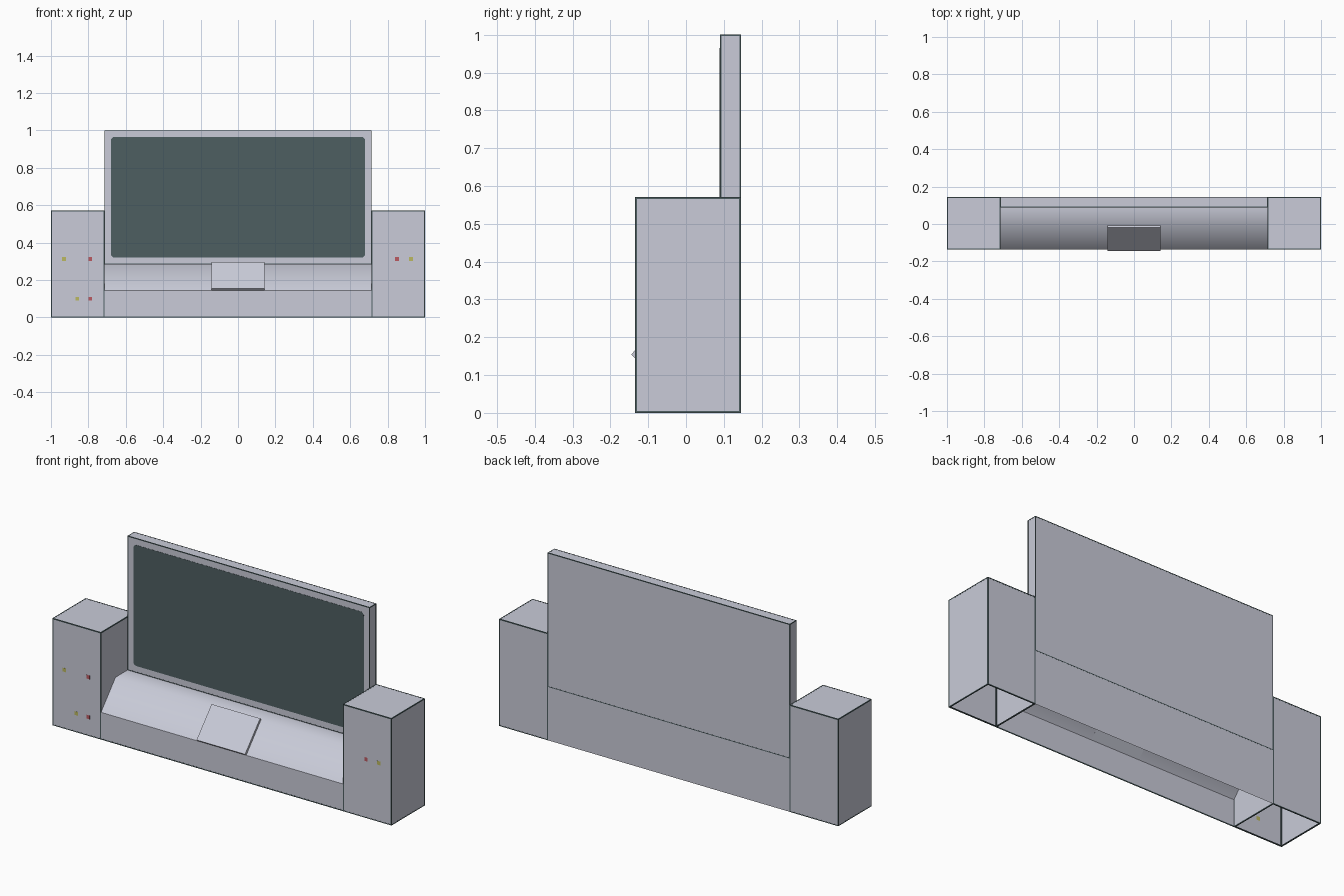
import bpy, bmesh, math

if "Cube" in bpy.data.objects:
    bpy.data.objects.remove(bpy.data.objects["Cube"])

FRONT, BACK = -0.135, 0.145     # cabinet depth limits
INNER = 0.714                   # where towers meet the middle
DECK = 0.285                    # height of the middle deck


def material(name, rgb):
    m = bpy.data.materials.new(name)
    m.diffuse_color = (*rgb, 1)
    m.use_nodes = True
    m.node_tree.nodes["Principled BSDF"].inputs["Base Color"].default_value = m.diffuse_color
    return m


GREY = material("pale grey", (0.585, 0.60, 0.69))
GLASS = material("dark screen", (0.076, 0.113, 0.120))
YELLOW = material("yellow dot", (0.50, 0.48, 0.12))
RED = material("red dot", (0.50, 0.10, 0.12))


def finish(name, bm, mat):
    me = bpy.data.meshes.new(name)
    bm.to_mesh(me)
    bm.free()
    me.materials.append(mat)
    ob = bpy.data.objects.new(name, me)
    bpy.context.collection.objects.link(ob)
    return ob


def box(name, lo, hi, mat, open_bottom=False):
    bm = bmesh.new()
    bmesh.ops.create_cube(bm, size=1)
    for v in bm.verts:
        v.co = [(a + b) / 2 + c * (b - a) for a, b, c in zip(lo, hi, v.co)]
    if open_bottom:
        bm.normal_update()
        bmesh.ops.delete(bm, geom=[f for f in bm.faces if f.normal.z < -0.9],
                         context='FACES_ONLY')
    return finish(name, bm, mat)


def trim(name, lo, hi, w=0.005, out=0.0005):
    """Thin dark edging around the four upright and eight level edges of a box."""
    bm = bmesh.new()
    for axis in range(3):
        u, v = [a for a in range(3) if a != axis]
        for su in (0, 1):
            for sv in (0, 1):
                a, b = list(lo), list(hi)
                for k, s in ((u, su), (v, sv)):
                    if s:
                        a[k], b[k] = hi[k] - w, hi[k] + out
                    else:
                        a[k], b[k] = lo[k] - out, lo[k] + w
                a[2] = max(a[2], 0)
                made = bmesh.ops.create_cube(bm, size=1)["verts"]
                for vert in made:
                    vert.co = [(p + q) / 2 + c * (q - p) for p, q, c in zip(a, b, vert.co)]
    return finish(name, bm, GLASS)


# speaker towers, hollow and open underneath, with dark edging
for side, x0, x1 in (("left", -1, -INNER), ("right", INNER, 1)):
    lo, hi = (x0, FRONT, 0), (x1, BACK, 0.57)
    box(side + "_tower", lo, hi, GREY, True)
    trim(side + "_tower_edging", lo, hi)

# middle base: a bent sheet, front wall, sloped console and flat deck
bm = bmesh.new()
profile = [(FRONT, 0), (FRONT, 0.145), (-0.012, DECK), (0.09, DECK)]
rows = [[bm.verts.new((x, y, z)) for x in (-INNER, INNER)] for y, z in profile]
for a, b in zip(rows, rows[1:]):
    f = bm.faces.new((a[0], a[1], b[1], b[0]))
    f.smooth = True
bm.edges.get(rows[1]).smooth = False
# back wall of the base
bm.faces.new([bm.verts.new(p) for p in (
    (INNER, BACK, 0), (-INNER, BACK, 0), (-INNER, BACK, DECK), (INNER, BACK, DECK))])
finish("middle_base", bm, GREY)

# dark edging along the foot of the front wall
box("base_edging", (-INNER, FRONT - 0.0005, 0), (INNER, FRONT + 0.002, 0.006), GLASS)

# display panel standing at the back
lo, hi = (-INNER, 0.09, DECK), (INNER, BACK, 1.0)
box("display_panel", lo, hi, GREY)
trim("display_panel_edging", lo, hi, 0.004)

# rounded screen, a thin plate on the panel front
bm = bmesh.new()
r, hw, z0, z1 = 0.02, 0.68, 0.32, 0.965
ring = []
for i, (cx, cz) in enumerate(((hw - r, z1 - r), (r - hw, z1 - r),
                              (r - hw, z0 + r), (hw - r, z0 + r))):
    for k in range(5):
        a = math.pi / 2 * (i + k / 4)
        ring.append(bm.verts.new((cx + r * math.cos(a), 0.09, cz + r * math.sin(a))))
face = bm.faces.new(ring)
ext = bmesh.ops.extrude_face_region(bm, geom=[face])
for v in ext["geom"]:
    if isinstance(v, bmesh.types.BMVert):
        v.co.y -= 0.001
bmesh.ops.recalc_face_normals(bm, faces=bm.faces)
finish("screen", bm, GLASS)

# control plate lying on the slope
bm = bmesh.new()
section = [(FRONT, 0.145), (-0.145, 0.154), (-0.018, 0.297), (-0.008, 0.288)]
face = bm.faces.new([bm.verts.new((-0.143, y, z)) for y, z in section])
ext = bmesh.ops.extrude_face_region(bm, geom=[face])
for v in ext["geom"]:
    if isinstance(v, bmesh.types.BMVert):
        v.co.x = 0.143
bmesh.ops.recalc_face_normals(bm, faces=bm.faces)
finish("control_plate", bm, GREY)

# tiny coloured marks on the tower fronts
for i, (x, z, mat) in enumerate(((-0.93, 0.313, YELLOW), (-0.79, 0.313, RED),
                                 (-0.86, 0.10, YELLOW), (-0.79, 0.10, RED),
                                 (0.85, 0.313, RED), (0.925, 0.313, YELLOW))):
    s = 0.01
    box(f"mark_{i + 1}", (x - s, FRONT - 0.0005, z - s), (x + s, FRONT, z + s), mat)
